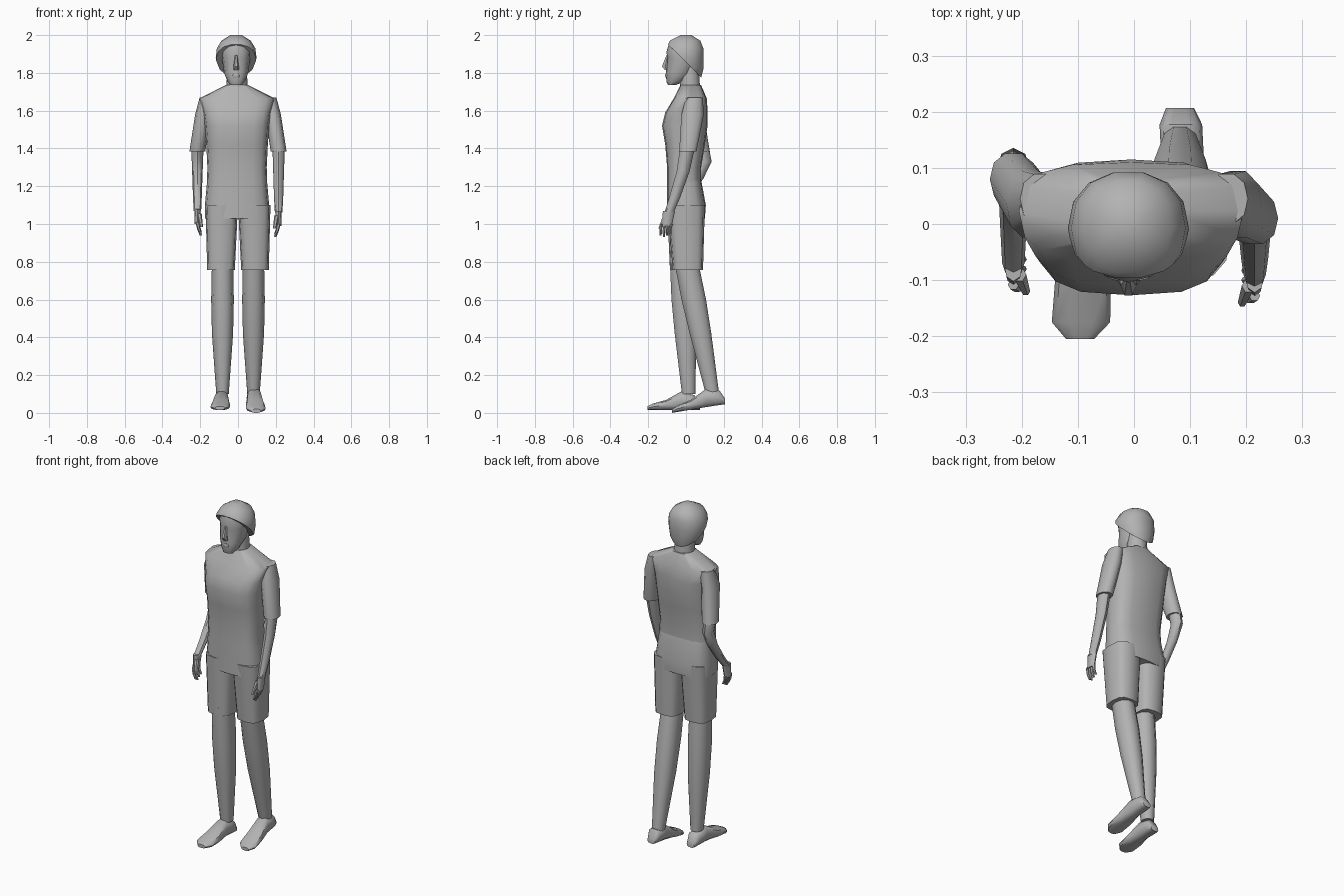
import bpy, bmesh, math
from mathutils import Vector

cube = bpy.data.objects.get("Cube")
if cube:
    bpy.data.objects.remove(cube, do_unlink=True)

grey = bpy.data.materials.new("plain grey")
grey.use_nodes = True
shade = .45
colour = (shade, shade, shade, 1)
grey.diffuse_color = colour
grey.node_tree.nodes["Principled BSDF"].inputs["Base Color"].default_value = colour
parts = []


def rounded(angle, power):
    """Point on a unit rounded square; a higher power gives squarer corners."""
    def bulge(value):
        return math.copysign(abs(value) ** (2 / power), value)
    return bulge(math.cos(angle)), bulge(math.sin(angle))


def loft(name, rings, sides=10, power=2.2, upright=True, trim=None):
    """Skin rings of (centre, half width, half depth), stacked upright or lying along y."""
    bm = bmesh.new()
    loops = []
    for centre, width, depth in rings:
        loop = []
        for step in range(sides):
            u, v = rounded(math.tau * step / sides, power)
            across = Vector((u * width, v * depth, 0)) if upright else Vector((u * width, 0, v * depth))
            loop.append(bm.verts.new(Vector(centre) + across))
        loops.append(loop)
    for low, high in zip(loops, loops[1:]):
        for step in range(sides):
            after = (step + 1) % sides
            bm.faces.new((low[step], low[after], high[after], high[step]))
    bm.faces.new(loops[0])
    bm.faces.new(loops[-1])
    if trim:
        # Slice away everything in front of a slanted plane, then close the cut
        point, normal = trim
        cut = bmesh.ops.bisect_plane(bm, geom=bm.verts[:] + bm.edges[:] + bm.faces[:],
                                     plane_co=point, plane_no=normal, clear_outer=True)
        rim = [item for item in cut["geom_cut"] if isinstance(item, bmesh.types.BMEdge)]
        bmesh.ops.holes_fill(bm, edges=rim, sides=0)
    bmesh.ops.recalc_face_normals(bm, faces=bm.faces)
    mesh = bpy.data.meshes.new(name)
    bm.to_mesh(mesh)
    bm.free()
    mesh.materials.append(grey)
    obj = bpy.data.objects.new(name, mesh)
    bpy.context.collection.objects.link(obj)
    parts.append(obj)


def body(name, profile, x=-.005, **options):
    """Loft a central part from a profile of (height, half width, front y, back y)."""
    rings = [((x, (front + back) / 2, z), width, (back - front) / 2)
             for z, width, front, back in profile]
    loft(name, rings, **options)


def limb(name, path, start, end, flatten=1, **options):
    """Loft along a path, tapering evenly from the start radius to the end radius."""
    rings = []
    for index, centre in enumerate(path):
        radius = start + (end - start) * index / (len(path) - 1)
        rings.append((centre, radius, radius * flatten))
    loft(name, rings, **options)


# Shirt, from waist to collar
body("shirt", [
    (1.21, .16, -.1, .08),
    (1.3, .157, -.1, .08),
    (1.42, .163, -.11, .1),
    (1.52, .17, -.127, .114),
    (1.59, .18, -.11, .115),
    (1.665, .2, -.065, .11),
    (1.735, .06, -.03, .08),
], sides=16, power=3)

# Shorts: seat and two separate legs
body("shorts_seat", [
    (1.03, .17, -.1, .1),
    (1.1, .17, -.1, .105),
    (1.235, .158, -.1, .08),
], sides=16, power=3)


def lower_limb(side, sign, hip_y, ankle_y, heel_y, tilt):
    """Build one trouser leg, bare leg and foot of the stride."""
    x = sign * .082
    hem, hip = .757, 1.1
    middle = (hip_y + .01) / 2
    loft(f"{side}_shorts_leg", [
        ((sign * .09, middle, hem), .073, .08),
        ((sign * .086, 0, hip), .086, .1),
    ], sides=12, power=3.2)

    # The leg leans in a straight line; calf and thigh swell around it
    ankle = .1
    rings = []
    for z, width, depth in [(ankle, .033, .037), (.28, .046, .05), (.42, .056, .06),
                            (.6, .06, .068), (.8, .056, .066)]:
        lean = (hem - z) / (hem - ankle)
        rings.append(((x, hip_y + (ankle_y - hip_y) * lean, z), width, depth))
    loft(f"{side}_leg", rings)

    # The foot runs from heel to toe, its sole rising towards a lifted heel
    length = .28
    rings = []
    for along, width, height in [(0, .025, .03), (.03, .038, .08), (.1, .038, .1),
                                 (.18, .05, .055), (.25, .052, .035), (length, .025, .02)]:
        sole = .015 * (tilt == 0) + tilt * (1 - along / length)
        rings.append(((x + sign * along / 20, heel_y - along, sole + height / 2), width, height / 2))
    loft(f"{side}_foot", rings, upright=False, power=2.6)


lower_limb("left", 1, .01, .14, .207, .045)
lower_limb("right", -1, -.02, .014, .075, 0)


def arm(side, sign, cuff_y, bend, wrist_y, hand_z):
    """Build one sleeve, forearm and hand; bend lists the (y, z) points below the cuff."""
    x, cuff = sign * .215, 1.385
    loft(f"{side}_sleeve", [
        ((x, cuff_y, cuff), .042, .048),
        ((sign * .185, .035, 1.58), .042, .062),
        ((sign * .165, .045, 1.67), .038, .046),
    ])
    path = [(x, cuff_y, cuff + .03)] + [(x, y, z) for y, z in bend] + [(x, wrist_y, hand_z)]
    limb(f"{side}_forearm", path, .033, .02, flatten=1.2, sides=8, power=2)

    # Palm hangs below the wrist, with fingers curling inwards
    palm = Vector((x, wrist_y, hand_z))
    knuckle = palm + Vector((0, -.012, -.07))
    limb(f"{side}_palm", [palm + Vector((0, 0, .01)), knuckle], .017, .014, flatten=1.9, sides=8)
    for finger, reach in zip(("index", "middle", "ring", "little"), (.06, .07, .06, .05)):
        spread = ("index", "middle", "ring", "little").index(finger) * .017 - .026
        base = knuckle + Vector((0, spread, .01))
        bow = base + Vector((-sign * .006, -.006, -reach / 2))
        tip = base + Vector((-sign * .018, -.006, -reach))
        limb(f"{side}_{finger}_finger", [base, bow, tip], .01, .006, sides=6, power=2)
    root = palm + Vector((-sign * .01, -.02, -.015))
    limb(f"{side}_thumb", [root, root + Vector((-sign * .012, -.03, -.07))],
         .013, .008, sides=6, power=2)


arm("left", 1, .01, [(-.015, 1.28), (-.06, 1.14)], -.09, 1.06)
arm("right", -1, .08, [(.1, 1.33), (.06, 1.24), (-.01, 1.14)], -.07, 1.07)

# Neck and head
head_x = -.01
body("neck", [(1.68, .06, -.035, .08), (1.83, .05, -.035, .07)], power=2)
body("face", [
    (1.735, .03, -.095, -.055),
    (1.755, .046, -.104, -.01),
    (1.8, .064, -.106, .035),
    (1.88, .075, -.098, .07),
    (1.91, .078, -.104, .075),
    (1.955, .07, -.09, .07),
], x=head_x, sides=12)
body("nose", [
    (1.815, .015, -.113, -.09),
    (1.835, .014, -.13, -.09),
    (1.895, .006, -.104, -.09),
], x=head_x, sides=6, power=2)
body("lips", [
    (1.775, .016, -.108, -.09), (1.785, .02, -.112, -.09), (1.796, .014, -.108, -.09),
], x=head_x, sides=8, power=2)

# Hair: a full cap sliced on a slant from brow to nape
body("hair", [
    (1.765, .06, -.08, .08),
    (1.82, .095, -.1, .094),
    (1.88, .108, -.11, .094),
    (1.93, .102, -.108, .094),
    (1.97, .078, -.088, .078),
    (2, .03, -.03, .03),
], x=head_x, sides=14, trim=(Vector((0, 0, 1.855)), Vector((0, -1, -1))))

# Smooth shading with crisp hems
bpy.ops.object.select_all(action="DESELECT")
for obj in parts:
    obj.select_set(True)
bpy.context.view_layer.objects.active = parts[0]
bpy.ops.object.shade_smooth_by_angle(angle=math.radians(45))
